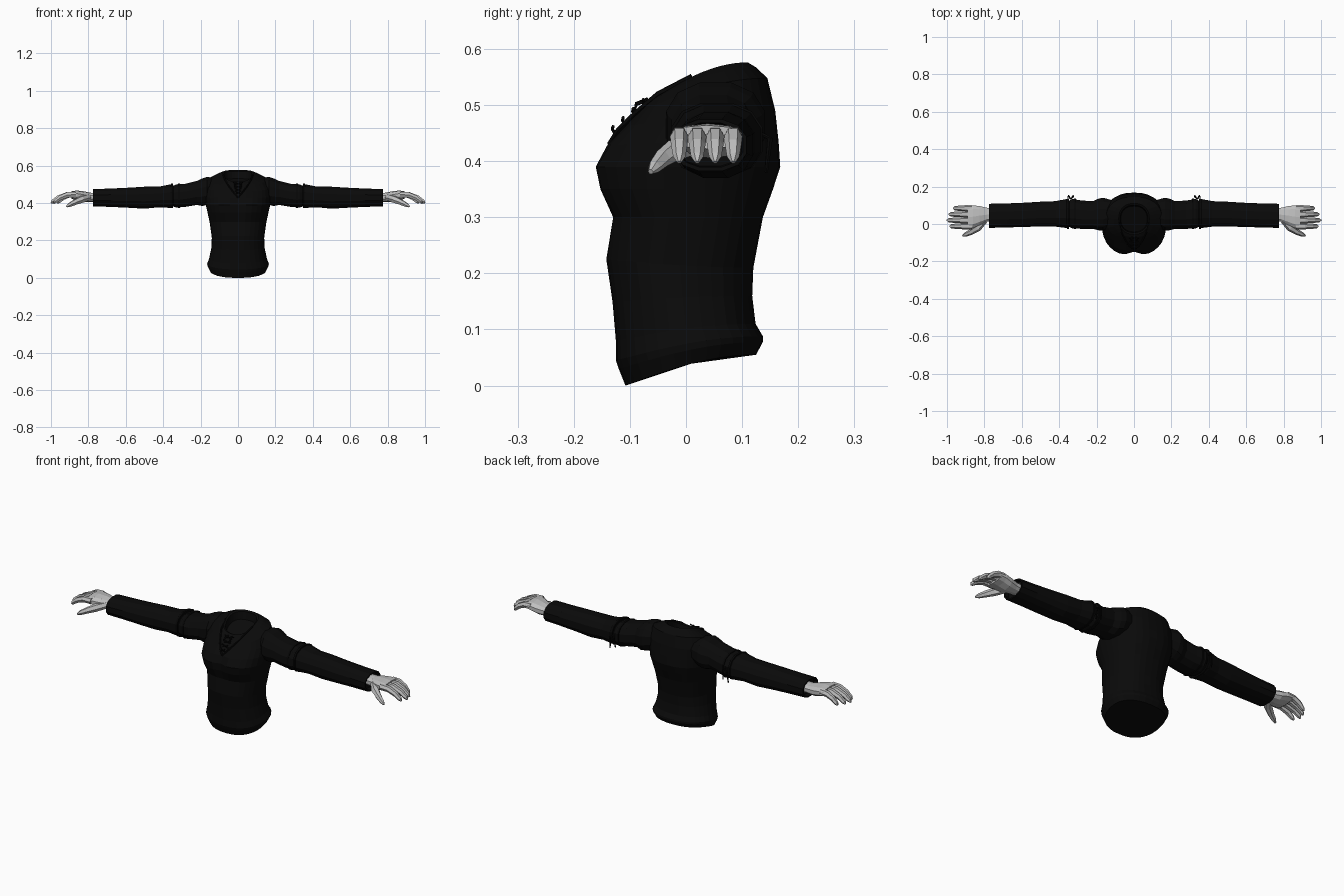
import bpy, bmesh, math
from mathutils import Vector


def material(name, rgb):
    m = bpy.data.materials.new(name)
    m.diffuse_color = (*rgb, 1)
    return m


CLOTH = material("black cloth", (0.003, 0.003, 0.003))
TRIM = material("black trim", (0.002, 0.002, 0.002))
SKIN = material("pale grey skin", (0.52, 0.52, 0.52))


def loft(name, rings, mat, mirror=False):
    """Skin a list of equal-length point rings, closing both ends."""
    bm = bmesh.new()
    loops = [[bm.verts.new(p) for p in ring] for ring in rings]
    for a, b in zip(loops, loops[1:]):
        n = len(a)
        for i in range(n):
            j = (i + 1) % n
            bm.faces.new((a[i], a[j], b[j], b[i]))
    bm.faces.new(loops[0][::-1])
    bm.faces.new(loops[-1])
    bmesh.ops.recalc_face_normals(bm, faces=bm.faces)
    me = bpy.data.meshes.new(name)
    bm.to_mesh(me)
    bm.free()
    me.materials.append(mat)
    ob = bpy.data.objects.new(name, me)
    bpy.context.collection.objects.link(ob)
    if mirror:
        ob.modifiers.new("mirror", 'MIRROR').use_mirror_merge = False
    return ob


def power(v, e):
    return math.copysign(abs(v) ** e, v)


def body_ring(w, yf, yb, zf, zb, notch=0.0, n=32):
    """Rounded horizontal ring, rising from front to back."""
    pts = []
    for i in range(n):
        a = 2 * math.pi * i / n
        x = w * power(math.cos(a), 0.85)
        t = (power(math.sin(a), 0.9) + 1) / 2
        y = yf + (yb - yf) * t
        if math.sin(a) < 0:
            y += notch * max(0, 1 - abs(x) / 0.06)
        pts.append((x, y, zf + (zb - zf) * math.sin(t * math.pi / 2)))
    return pts


def arm_ring(x, y0, y1, z0, z1, n=12, e=0.85):
    """Rounded ring across the arm direction."""
    return [(x, (y0 + y1) / 2 + (y1 - y0) / 2 * power(math.cos(a), e),
             (z0 + z1) / 2 + (z1 - z0) / 2 * power(math.sin(a), e))
            for a in (2 * math.pi * (i + 0.5) / n for i in range(n))]


def tube(name, path, radii, mat, n=6, mirror=False):
    """Tapered tube through the path points."""
    pts = [Vector(p) for p in path]
    rings = []
    for i, p in enumerate(pts):
        d = (pts[min(i + 1, len(pts) - 1)] - pts[max(i - 1, 0)]).normalized()
        up = Vector((0, 0, 1)) if abs(d.z) < 0.9 else Vector((0, 1, 0))
        u = d.cross(up).normalized()
        v = u.cross(d)
        rings.append([p + radii[i] * (math.cos(a) * u + math.sin(a) * v)
                      for a in (2 * math.pi * k / n for k in range(n))])
    return loft(name, rings, mat, mirror)


# Torso: hem, waist, bust, shoulders and the sunken neck opening
loft("torso", [body_ring(*r) for r in (
    (0.150, -0.108, 0.125, 0.000, 0.055),
    (0.163, -0.120, 0.137, 0.030, 0.078),
    (0.165, -0.125, 0.137, 0.045, 0.088),
    (0.155, -0.125, 0.124, 0.080, 0.110),
    (0.143, -0.131, 0.118, 0.150, 0.160),
    (0.140, -0.142, 0.120, 0.225, 0.210),
    (0.152, -0.134, 0.137, 0.300, 0.300, 0.005),
    (0.163, -0.161, 0.155, 0.350, 0.350, 0.018),
    (0.172, -0.170, 0.168, 0.390, 0.390, 0.022),
    (0.174, -0.146, 0.165, 0.428, 0.435, 0.010),
    (0.172, -0.110, 0.159, 0.462, 0.490),
    (0.150, -0.085, 0.145, 0.488, 0.548),
    (0.110, -0.070, 0.125, 0.505, 0.567),
    (0.082, -0.055, 0.110, 0.515, 0.576),
    (0.074, -0.046, 0.100, 0.512, 0.570),
    (0.070, -0.042, 0.095, 0.475, 0.530),
)], CLOTH)

# Sleeves with shoulder cap, gathered upper-arm seam and open cuff
loft("sleeve", [arm_ring(*r) for r in (
    (0.12, -0.010, 0.130, 0.410, 0.535),
    (0.165, -0.038, 0.143, 0.388, 0.542),
    (0.19, -0.036, 0.138, 0.382, 0.534),
    (0.22, -0.028, 0.124, 0.388, 0.520),
    (0.28, -0.028, 0.128, 0.378, 0.505),
    (0.33, -0.026, 0.136, 0.374, 0.502),
    (0.345, -0.018, 0.128, 0.380, 0.494),
    (0.36, -0.024, 0.136, 0.372, 0.502),
    (0.42, -0.016, 0.124, 0.376, 0.490),
    (0.50, -0.014, 0.121, 0.368, 0.489),
    (0.58, -0.018, 0.116, 0.373, 0.484),
    (0.68, -0.020, 0.112, 0.378, 0.479),
    (0.775, -0.023, 0.110, 0.381, 0.476),
    (0.775, -0.016, 0.103, 0.388, 0.469),
    (0.755, -0.014, 0.101, 0.390, 0.467),
)], CLOTH, True)

# Bands around the upper arm, tied behind
for x in (0.315, 0.352):
    loft("arm_band", [arm_ring(x - 0.005, -0.029, 0.139, 0.371, 0.506),
                      arm_ring(x + 0.005, -0.029, 0.139, 0.371, 0.506)], TRIM, True)
for dx, dz in ((-0.012, -0.05), (0.012, -0.06)):
    tube("arm_tie", [(0.338, 0.132, 0.45), (0.338 + dx, 0.150, 0.44),
                     (0.338 + dx * 1.3, 0.143, 0.44 + dz)],
         (0.004, 0.005, 0.003), TRIM, 5, True)

# V-shaped neckline trim and crossed laces
tube("neckline_trim", [(0.080, 0.01, 0.551), (0.066, -0.05, 0.520),
                       (0.045, -0.090, 0.486), (0.022, -0.120, 0.456),
                       (0, -0.136, 0.430)], [0.005] * 5, TRIM, 5, True)
for k in range(4):
    z = 0.448 + 0.016 * k
    y = -0.126 + 0.018 * k
    w = 0.012 + 0.005 * k
    tube("neck_lace", [(-w, y, z), (0, y - 0.005, z + 0.008),
                       (w, y - 0.004, z + 0.014)], [0.003] * 3, TRIM, 5, True)
tube("lace_end", [(0.01, -0.068, 0.510), (0.016, -0.088, 0.502),
                  (0.018, -0.094, 0.486)], (0.004, 0.004, 0.003), TRIM, 5, True)

# Hands: palm, four curled fingers and a thumb
loft("palm", [arm_ring(*r, n=10) for r in (
    (0.745, 0.015, 0.085, 0.405, 0.455),
    (0.785, 0.012, 0.088, 0.405, 0.455),
    (0.825, -0.008, 0.098, 0.405, 0.463),
    (0.860, -0.024, 0.102, 0.415, 0.467),
    (0.890, -0.026, 0.100, 0.422, 0.464),
)], SKIN, True)
for name, y, tip in (("index_finger", -0.012, 0.985), ("middle_finger", 0.020, 1.0),
                     ("ring_finger", 0.052, 0.99), ("little_finger", 0.084, 0.965)):
    s = tip - 0.87
    tube(name, [(0.865, y, 0.445), (0.87 + s * 0.35, y, 0.444),
                (0.87 + s * 0.7, y, 0.428), (0.87 + s * 0.93, y, 0.408),
                (tip, y, 0.398)],
         (0.017, 0.0165, 0.0145, 0.011, 0.004), SKIN, 6, True)
tube("thumb", [(0.80, 0.02, 0.430), (0.835, -0.020, 0.420), (0.870, -0.042, 0.405),
               (0.900, -0.056, 0.390), (0.916, -0.063, 0.381)],
     (0.018, 0.020, 0.016, 0.012, 0.005), SKIN, 6, True)
